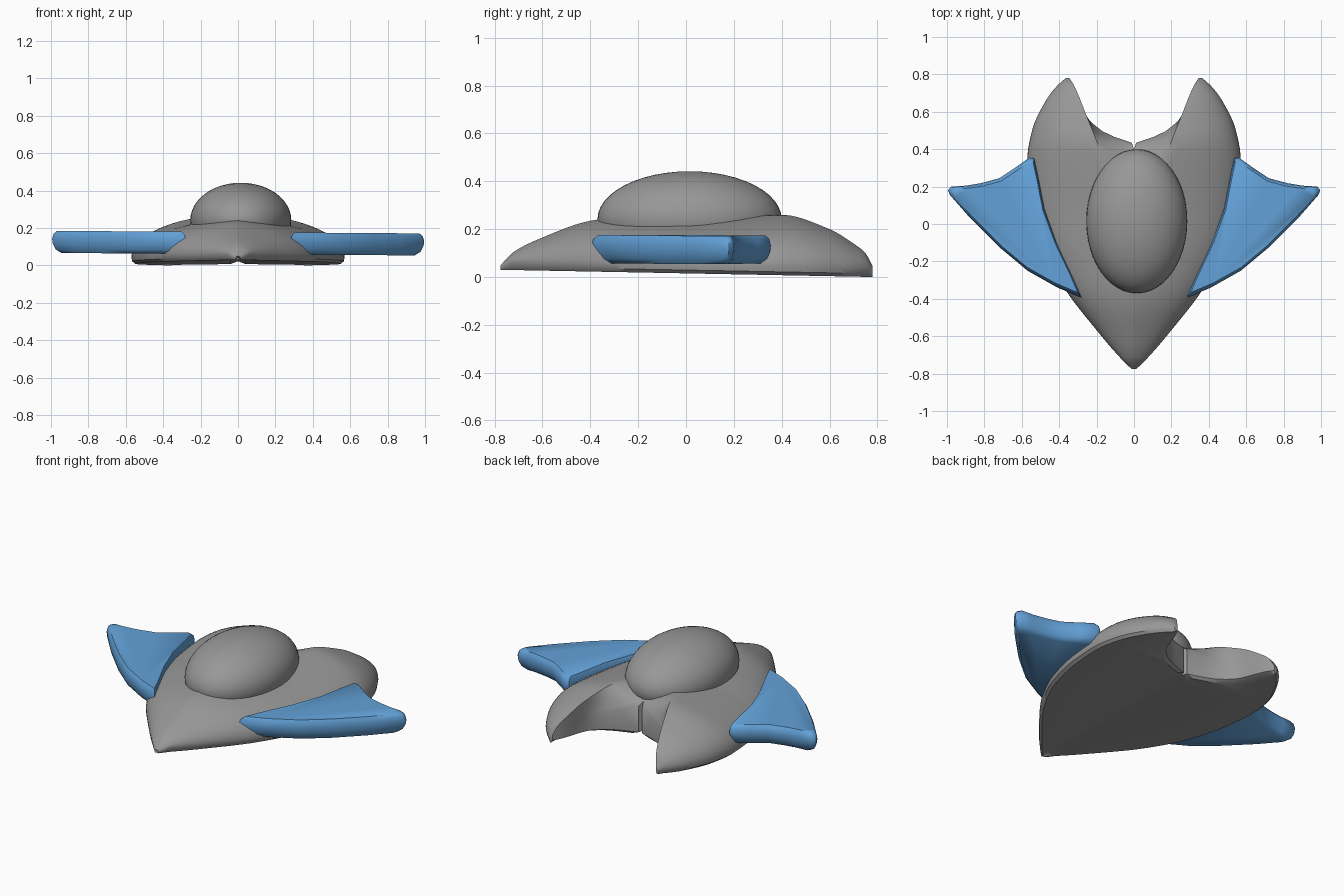
import bpy
import bmesh
import math

if "Cube" in bpy.data.objects:
    bpy.data.objects.remove(bpy.data.objects["Cube"])


def material(name, rgb):
    m = bpy.data.materials.new(name)
    m.use_nodes = True
    m.diffuse_color = (*rgb, 1)
    m.node_tree.nodes["Principled BSDF"].inputs["Base Color"].default_value = (*rgb, 1)
    return m


def finish(bm, name, mat, mirror, angle):
    """Turn a bmesh into a smooth-shaded, optionally mirrored object."""
    bmesh.ops.remove_doubles(bm, verts=bm.verts, dist=0.0005)
    bmesh.ops.recalc_face_normals(bm, faces=bm.faces)
    mesh = bpy.data.meshes.new(name)
    bm.to_mesh(mesh)
    bm.free()
    ob = bpy.data.objects.new(name, mesh)
    bpy.context.collection.objects.link(ob)
    mesh.materials.append(mat)
    if mirror:
        mod = ob.modifiers.new("mirror", "MIRROR")
        mod.use_clip = True
    bpy.ops.object.select_all(action="DESELECT")
    ob.select_set(True)
    bpy.context.view_layer.objects.active = ob
    bpy.ops.object.shade_smooth_by_angle(angle=math.radians(angle))
    return ob


def curve(points):
    """Smooth interpolation (cubic Hermite, limited slopes) through (y, value) points."""
    secants = [(b[1] - a[1]) / (b[0] - a[0]) for a, b in zip(points, points[1:])]
    slopes = [secants[0]]
    for s, t in zip(secants, secants[1:]):
        slopes.append(2 * s * t / (s + t) if s * t > 0 else 0)
    slopes.append(secants[-1])

    def value(y):
        i = 0
        while i < len(points) - 2 and y > points[i + 1][0]:
            i += 1
        (y0, v0), (y1, v1) = points[i], points[i + 1]
        d = y1 - y0
        t = min(max((y - y0) / d, 0), 1)
        u = 1 - t
        return (u * u * (1 + 2 * t) * v0 + t * t * (3 - 2 * t) * v1
                + t * u * d * (u * slopes[i] - t * slopes[i + 1]))
    return value


def bridge(bm, a, b, skip=lambda p, q: False):
    n = len(a)
    for i in range(n):
        j = (i + 1) % n
        if not skip(a[i], a[j]) or not skip(b[i], b[j]):
            bm.faces.new((a[i], a[j], b[j], b[i]))


grey = material("hull grey", (0.31, 0.31, 0.31))
blue = material("wing blue", (0.125, 0.36, 0.69))

# Hull: half sections lofted from nose to tail fin, then mirrored
NOSE, TAIL, STEPS, ARC = -0.775, 0.78, 64, 14
outer = curve([(NOSE, 0.012), (-0.74, 0.05), (-0.58, 0.19), (-0.33, 0.38), (-0.1, 0.495),
               (0.15, 0.555), (0.35, 0.57), (0.5, 0.545), (0.67, 0.465), (0.74, 0.41), (TAIL, 0.365)])
ridge = curve([(0.05, 0), (0.33, 0.15), (0.42, 0.19), (0.57, 0.25), (0.74, 0.32), (TAIL, 0.345)])
inner = curve([(0.42, 0), (0.45, 0.03), (0.47, 0.12), (0.52, 0.2), (0.57, 0.25), (0.74, 0.32), (TAIL, 0.345)])
height = curve([(NOSE, 0.05), (-0.72, 0.105), (-0.6, 0.165), (-0.4, 0.235), (-0.3, 0.248),
                (0, 0.26), (0.4, 0.26), (0.6, 0.2), (0.7, 0.14), (0.75, 0.1), (TAIL, 0.045)])
drop = curve([(0.1, 0), (0.33, 0.03), (0.42, 0.07), (0.5, 0.12), (0.57, 0.12), (TAIL, 0.01)])


def section(y):
    xo, xr, xi = outer(y), ridge(y), inner(y)
    zt = height(y)
    zb = 0.03 * (TAIL - y) / (TAIL - NOSE)
    lip = min(0.035, 0.5 * (zt - zb))
    edge = min(0.02, 0.3 * (xo - xi))
    groove = min(0.04, 0.4 * (xo - xi))
    zi = zt - drop(y)
    pts = []
    # sloping, slightly hollow wall inside the fin
    for k in range(4):
        t = k / 4
        pts.append((xi + (xr - xi) * t, zi + (zt - zi) * t ** 1.3))
    # domed upper surface
    start = math.radians(74)
    for k in range(ARC + 1):
        a = start * (1 - k / ARC)
        fx = (math.cos(a) - math.cos(start)) / (1 - math.cos(start))
        fz = math.sin(a) / math.sin(start)
        pts.append((xr + (xo - xr) * fx, zb + lip + (zt - zb - lip) * fz))
    # rounded rim, flat belly and centre groove
    pts += [(xo - edge * 0.2, zb + lip * 0.4), (xo - edge, zb), (xi + groove, zb),
            (xi, zb + min(0.015, lip * 0.6))]
    return [(x, y, z) for x, z in pts]


bm = bmesh.new()
rings = []
for i in range(STEPS + 1):
    y = NOSE + (TAIL - NOSE) * (1 - math.cos(math.pi * i / STEPS)) / 2
    rings.append([bm.verts.new(p) for p in section(y)])


def on_centre(p, q):
    return abs(p.co.x) < 1e-5 and abs(q.co.x) < 1e-5


for a, b in zip(rings, rings[1:]):
    bridge(bm, a, b, on_centre)
bm.faces.new(rings[-1])
finish(bm, "hull", grey, True, 35)

# Wings: swept rounded slabs
outline = [(0.28, -0.395), (0.41, -0.34), (0.57, -0.25), (0.72, -0.125), (0.88, 0.035),
           (0.985, 0.155), (0.995, 0.18), (0.98, 0.2), (0.9, 0.205), (0.82, 0.218), (0.72, 0.245),
           (0.63, 0.305), (0.56, 0.355), (0.535, 0.35), (0.515, 0.26), (0.48, 0.08),
           (0.41, -0.11), (0.32, -0.3)]
cx, cy = 0.61, 0.02
bm = bmesh.new()
rings = []
for scale, z in ((0.87, 0.06), (0.95, 0.08), (0.99, 0.11), (1, 0.135), (0.98, 0.162), (0.93, 0.178)):
    rings.append([bm.verts.new((cx + (x - cx) * scale, cy + (y - cy) * scale, z)) for x, y in outline])
for a, b in zip(rings, rings[1:]):
    bridge(bm, a, b)
bm.faces.new(rings[0])
bm.faces.new(rings[-1])
wings = finish(bm, "wings", blue, True, 50)
wings.rotation_euler.y = 0.007

# Canopy: stretched dome sunk into the hull
bm = bmesh.new()
bmesh.ops.create_uvsphere(bm, u_segments=48, v_segments=24, radius=1)
for v in bm.verts:
    v.co = (v.co.x * 0.27 + 0.015, v.co.y * 0.385 + 0.015, v.co.z * 0.2 + 0.242)
finish(bm, "canopy", grey, False, 60)
